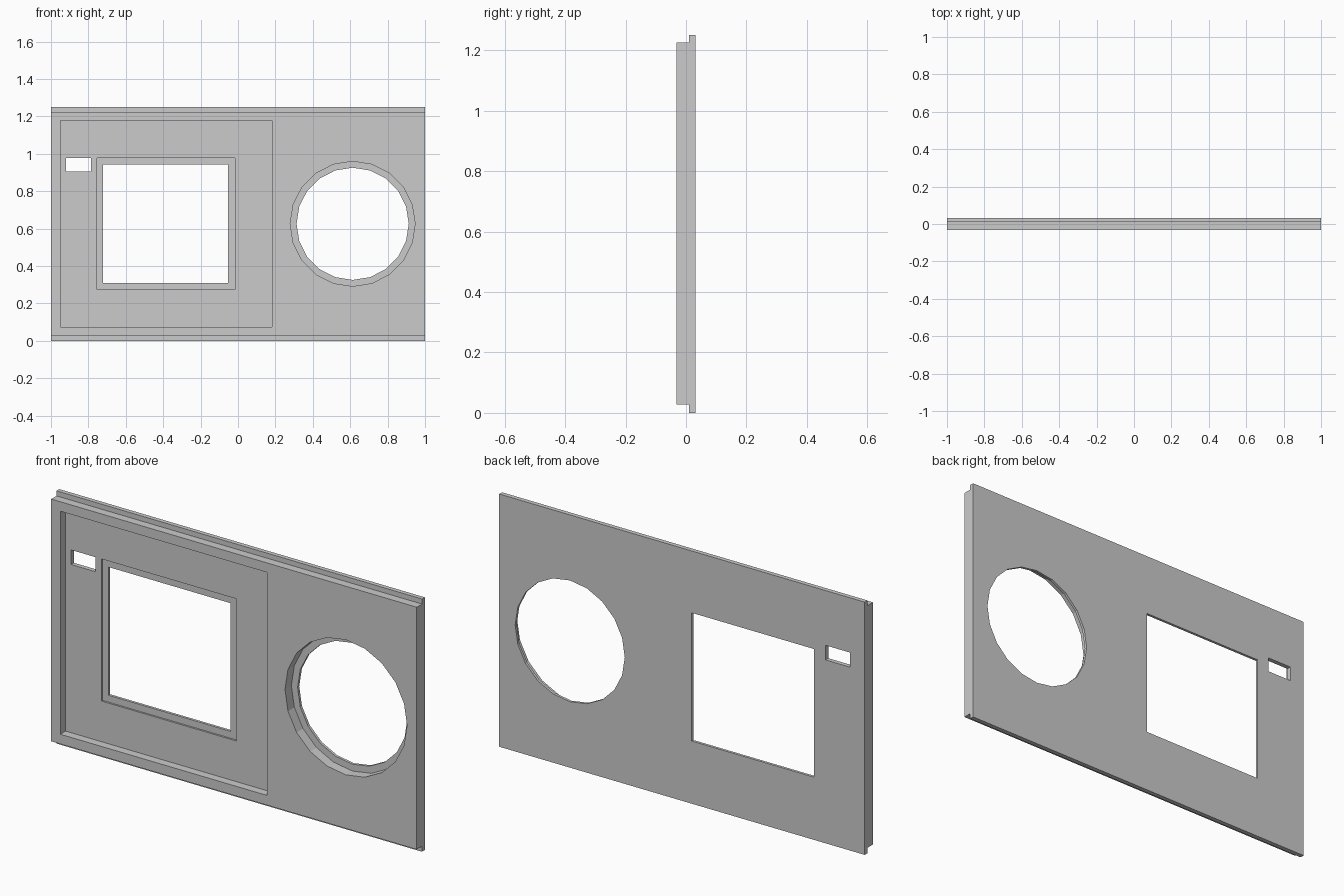
import bpy, bmesh, math

if "Cube" in bpy.data.objects:
    bpy.data.objects.remove(bpy.data.objects["Cube"])

W, H, T = 1.0, 1.25, 0.0315          # half width, height, half thickness
LEDGE = 0.0095                       # plane of the rebates and the big recess
SEAT = 0.0185                        # plane of the lips around the openings
THRU = 0.1


def extrude(name, points, direction):
    """Closed polygon extruded along a vector into a solid object."""
    bm = bmesh.new()
    face = bm.faces.new([bm.verts.new(p) for p in points])
    geo = bmesh.ops.extrude_face_region(bm, geom=[face])["geom"]
    verts = [g for g in geo if isinstance(g, bmesh.types.BMVert)]
    bmesh.ops.translate(bm, verts=verts, vec=direction)
    bmesh.ops.recalc_face_normals(bm, faces=bm.faces)
    mesh = bpy.data.meshes.new(name)
    bm.to_mesh(mesh)
    bm.free()
    obj = bpy.data.objects.new(name, mesh)
    bpy.context.collection.objects.link(obj)
    return obj


def cut(target, outline, depth_y):
    """Cut an x/z outline from the front face back to depth_y."""
    cutter = extrude("cutter", [(x, -THRU, z) for x, z in outline],
                     (0, depth_y + THRU, 0))
    cutter.hide_render = True
    mod = target.modifiers.new("cut", "BOOLEAN")
    mod.operation = "DIFFERENCE"
    mod.solver = "EXACT"
    mod.object = cutter
    bpy.context.view_layer.objects.active = target
    bpy.ops.object.modifier_apply(modifier=mod.name)
    bpy.data.objects.remove(cutter)


def rect(x0, x1, z0, z1):
    return [(x0, z0), (x1, z0), (x1, z1), (x0, z1)]


def circle(x, z, r, n=20):
    return [(x + r * math.cos(2 * math.pi * i / n),
             z + r * math.sin(2 * math.pi * i / n)) for i in range(n)]


# panel with rebated top and bottom front edges
profile = [(-T, 0.027), (LEDGE, 0.027), (LEDGE, 0), (T, 0),
           (T, H), (LEDGE, H), (LEDGE, 1.225), (-T, 1.225)]
panel = extrude("panel", [(-W, y, z) for y, z in profile], (2 * W, 0, 0))

# display recess, window lip and window
cut(panel, rect(-0.95, 0.182, 0.075, 1.178), LEDGE)
cut(panel, rect(-0.754, -0.016, 0.276, 0.979), SEAT)
cut(panel, rect(-0.722, -0.053, 0.31, 0.944), THRU)

# small slot
cut(panel, rect(-0.92, -0.786, 0.907, 0.979), THRU)

# round opening with counterbore
cut(panel, circle(0.613, 0.626, 0.334), SEAT)
cut(panel, circle(0.613, 0.626, 0.30), THRU)
